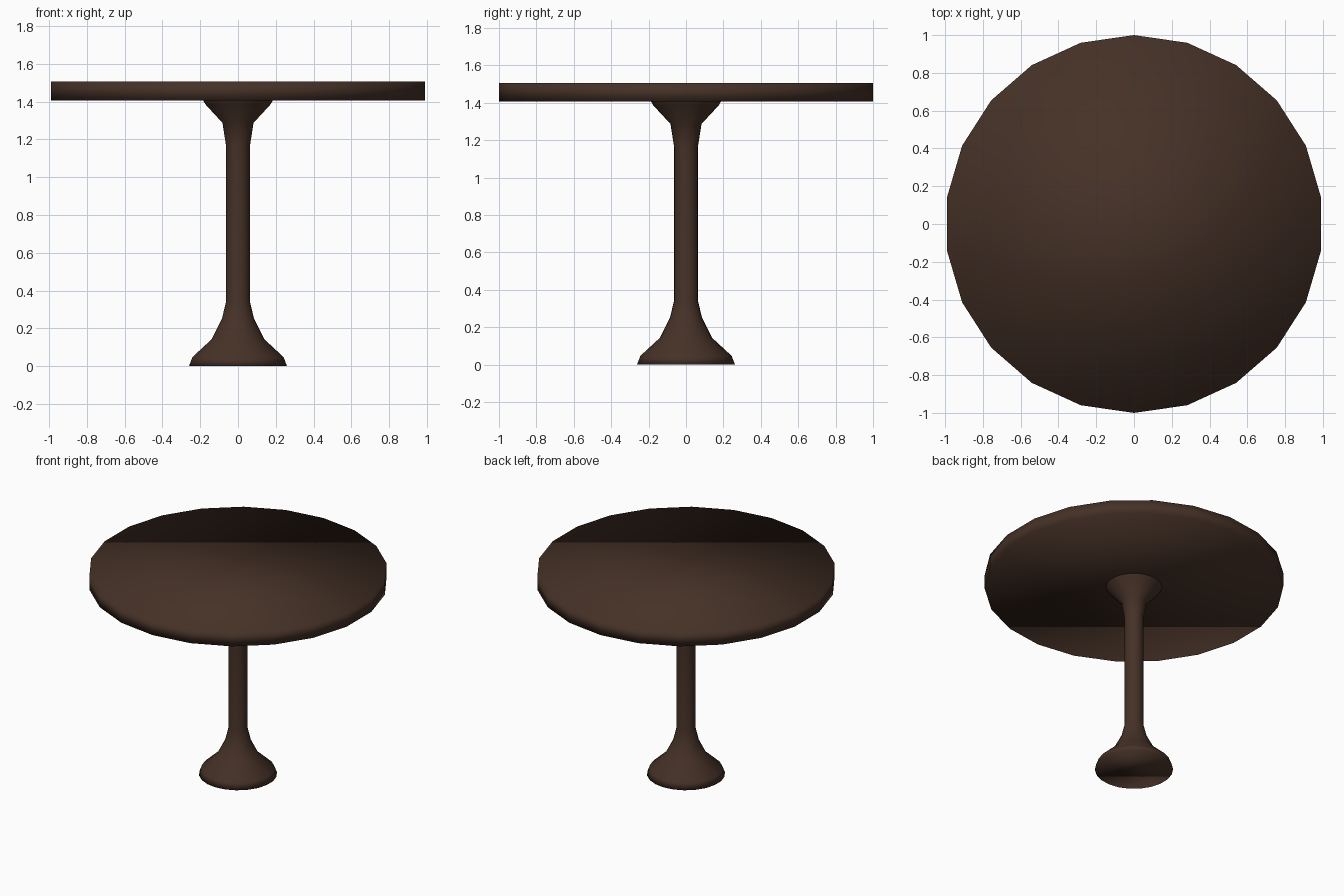
import bpy, bmesh, math

if "Cube" in bpy.data.objects:
    bpy.data.objects.remove(bpy.data.objects["Cube"])

SIDES = 22

wood = bpy.data.materials.new("dark_brown_wood")
wood.diffuse_color = (0.06, 0.031, 0.02, 1)
wood.use_nodes = True
wood.node_tree.nodes["Principled BSDF"].inputs["Base Color"].default_value = wood.diffuse_color


def lathe(name, profile, cap_top):
    """Turn a (radius, height) profile around z, with a vertex on the y axis."""
    bm = bmesh.new()
    rings = []
    for r, z in profile:
        ring = []
        for i in range(SIDES):
            a = math.pi / 2 + 2 * math.pi * i / SIDES
            ring.append(bm.verts.new((r * math.cos(a), r * math.sin(a), z)))
        rings.append(ring)
    for lo, hi in zip(rings, rings[1:]):
        for i in range(SIDES):
            j = (i + 1) % SIDES
            bm.faces.new((lo[i], lo[j], hi[j], hi[i]))
    bm.faces.new(rings[0][::-1])
    if cap_top:
        bm.faces.new(rings[-1])
    # soft shading everywhere, including across the rims
    for f in bm.faces:
        f.smooth = True
    mesh = bpy.data.meshes.new(name)
    bm.to_mesh(mesh)
    bm.free()
    mesh.materials.append(wood)
    obj = bpy.data.objects.new(name, mesh)
    bpy.context.collection.objects.link(obj)
    return obj


# round table top
lathe("table_top", [(1.0, 1.407), (1.0, 1.507)], True)

# turned pedestal: flared foot, straight shaft, flared collar
lathe("pedestal", [
    (0.262, 0.0), (0.244, 0.047), (0.140, 0.143), (0.086, 0.25),
    (0.063, 0.345), (0.063, 1.16), (0.083, 1.287), (0.174, 1.385),
    (0.187, 1.407)], False)
